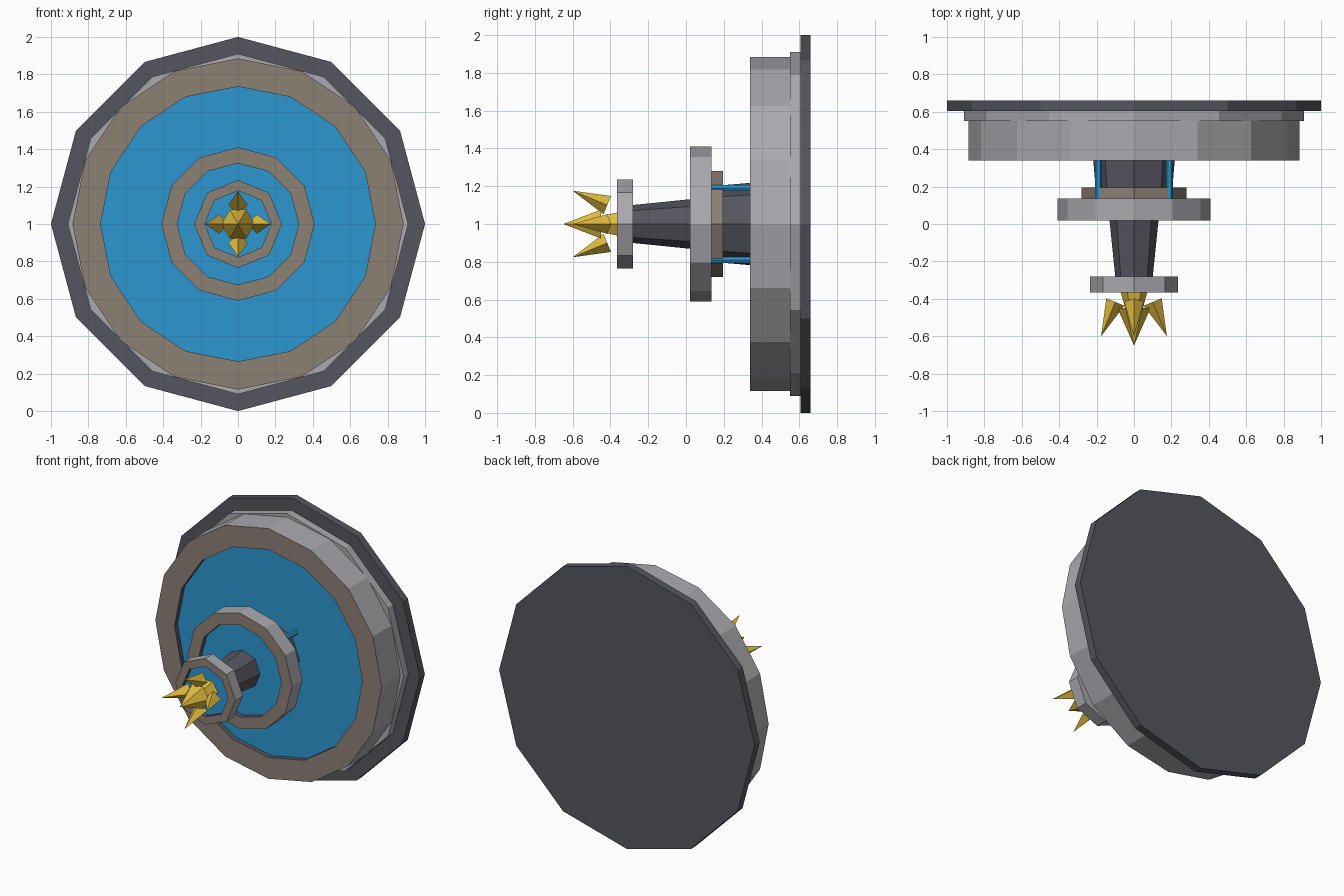
import bpy, bmesh, math
from mathutils import Vector

if "Cube" in bpy.data.objects:
    bpy.data.objects.remove(bpy.data.objects["Cube"])


def material(name, rgb):
    m = bpy.data.materials.new(name)
    m.diffuse_color = (*rgb, 1)
    m.use_nodes = True
    m.node_tree.nodes["Principled BSDF"].inputs["Base Color"].default_value = m.diffuse_color
    return m


DARK = material("dark_stone", (0.09, 0.09, 0.115))
LIGHT = material("light_stone", (0.40, 0.40, 0.43))
BROWN = material("tan_stone", (0.26, 0.215, 0.175))
WATER = material("water_blue", (0.025, 0.31, 0.64))
GOLD = material("gold", (0.75, 0.50, 0.05))


def lathe(name, sides, profile, mats, centre=(0, 0, 1), direction=(0, 1, 0)):
    """Spin (radius, distance) points about an axis; mats has one entry per segment."""
    axis = Vector(direction).normalized()
    u = Vector((1, 0, 0)) if abs(axis.x) < 0.1 else Vector((0, 0, 1))
    u = (u - axis * u.dot(axis)).normalized()
    v = axis.cross(u)
    c = Vector(centre)
    bm = bmesh.new()
    rings = []
    for r, d in profile:
        count = sides if r > 0 else 1
        rings.append([bm.verts.new(c + axis * d + r * (u * math.cos(a) + v * math.sin(a)))
                      for a in (2 * math.pi * i / sides for i in range(count))])
    palette = list(dict.fromkeys(mats))
    for a, b, m in zip(rings, rings[1:], mats):
        # A segment ending on the axis becomes a flat cap or a point
        if len(a) == 1 or len(b) == 1:
            tip, ring = (a[0], b) if len(a) == 1 else (b[0], a)
            faces = [bm.faces.new((tip, ring[i], ring[(i + 1) % sides])) for i in range(sides)]
        else:
            faces = [bm.faces.new((a[i], a[(i + 1) % sides], b[(i + 1) % sides], b[i]))
                     for i in range(sides)]
        for f in faces:
            f.material_index = palette.index(m)
    bmesh.ops.recalc_face_normals(bm, faces=bm.faces)
    bmesh.ops.dissolve_limit(bm, angle_limit=0.01, verts=bm.verts, edges=bm.edges,
                             delimit={'MATERIAL'})
    me = bpy.data.meshes.new(name)
    bm.to_mesh(me)
    bm.free()
    for m in palette:
        me.materials.append(m)
    ob = bpy.data.objects.new(name, me)
    bpy.context.collection.objects.link(ob)
    return ob


def drum(name, sides, r_front, y_front, r_back, y_back, mat):
    return lathe(name, sides, [(0, y_front), (r_front, y_front), (r_back, y_back), (0, y_back)],
                 [mat] * 3)


def bowl(name, sides, r, r_in, y_front, y_back, depth):
    """Open bowl with a tan rim, and a sheet of water just inside it."""
    floor = y_front + depth + 0.02
    lathe(name, sides, [(0, y_back), (r, y_back), (r, y_front), (r_in, y_front),
                        (r_in, floor), (0, floor)],
          [LIGHT, LIGHT, BROWN, DARK, DARK])
    drum(name + "_water", sides, r_in, y_front + depth, r_in, floor - 0.005, WATER)


# Stepped base
drum("base_plate", 12, 1.0, 0.605, 1.0, 0.66, DARK)
drum("base_step", 12, 0.91, 0.55, 0.91, 0.605, LIGHT)

# Three bowls
bowl("main_basin", 16, 0.885, 0.735, 0.34, 0.55, 0.035)
bowl("middle_bowl", 12, 0.41, 0.325, 0.02, 0.135, 0.035)
bowl("top_bowl", 8, 0.235, 0.178, -0.365, -0.28, 0.03)

# Columns and collar
drum("lower_column", 8, 0.205, 0.19, 0.222, 0.39, DARK)
drum("collar", 8, 0.28, 0.13, 0.28, 0.195, BROWN)
drum("upper_column", 8, 0.10, -0.285, 0.135, 0.06, DARK)

# Four falling streams on the diagonals
for i, (sx, sz) in enumerate([(1, 1), (-1, 1), (-1, -1), (1, -1)]):
    lathe(f"stream_{i + 1}", 6, [(0, 0), (0.018, 0), (0.018, 0.25), (0, 0.25)], [WATER] * 3,
          (0.19 * sx, 0.125, 1 + 0.19 * sz))

# Finial: flared stem and pointed bud
drum("finial_stem", 6, 0.045, -0.46, 0.08, -0.33, GOLD)
lathe("finial_bud", 6, [(0, -0.45), (0.088, -0.45), (0, -0.65)], [GOLD] * 2)

# Four spikes around the finial
for i in range(4):
    a = i * math.pi / 2
    out = Vector((math.cos(a), 0, math.sin(a)))
    start = Vector((0, -0.417, 1)) + out * 0.1
    lathe(f"finial_spike_{i + 1}", 4, [(0, 0), (0.052, 0), (0, 0.198)], [GOLD] * 2,
          start, Vector((0, -0.183, 0)) + out * 0.076)
